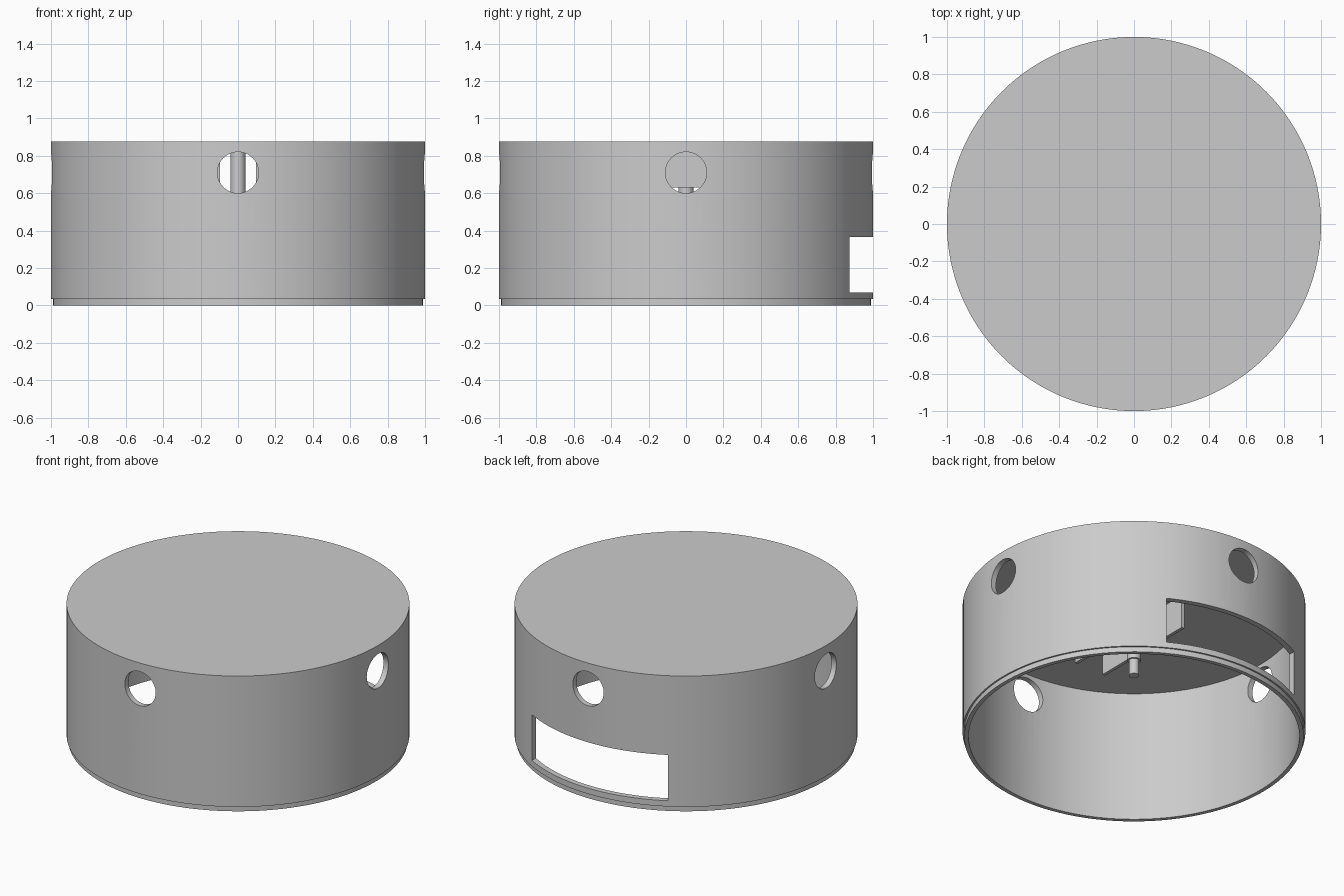
import bpy
import bmesh
import math
from mathutils import Matrix, Vector

cube = bpy.data.objects.get("Cube")
if cube:
    bpy.data.objects.remove(cube, do_unlink=True)

# One plain grey for everything
grey = bpy.data.materials.new("plain grey")
grey.use_nodes = True
color = (0.6, 0.6, 0.6, 1)
grey.diffuse_color = color
grey.node_tree.nodes["Principled BSDF"].inputs["Base Color"].default_value = color


def make_object(name, bm):
    bmesh.ops.recalc_face_normals(bm, faces=bm.faces)
    mesh = bpy.data.meshes.new(name)
    bm.to_mesh(mesh)
    bm.free()
    mesh.materials.append(grey)
    obj = bpy.data.objects.new(name, mesh)
    bpy.context.collection.objects.link(obj)
    return obj


def select(obj):
    bpy.ops.object.select_all(action="DESELECT")
    obj.select_set(True)
    bpy.context.view_layer.objects.active = obj


def smooth(obj):
    select(obj)
    bpy.ops.object.shade_smooth_by_angle(angle=math.radians(30))


def lathe(name, profile, steps):
    bm = bmesh.new()
    verts = [bm.verts.new((r, 0, z)) for r, z in profile]
    edges = [bm.edges.new(pair) for pair in zip(verts, verts[1:])]
    bmesh.ops.spin(bm, geom=verts + edges, cent=(0, 0, 0), axis=(0, 0, 1),
                   angle=math.tau, steps=steps)
    bmesh.ops.remove_doubles(bm, verts=bm.verts, dist=0.0001)
    return make_object(name, bm)


def box(name, low, high):
    low, high = Vector(low), Vector(high)
    bm = bmesh.new()
    bmesh.ops.create_cube(bm, size=1, matrix=Matrix.Translation((low + high) / 2)
                          @ Matrix.Diagonal((*(high - low), 1)))
    return make_object(name, bm)


def cross_hole(name, axis):
    bm = bmesh.new()
    bmesh.ops.create_cone(bm, cap_ends=True, segments=48, radius1=0.11, radius2=0.11,
                          depth=3, matrix=Matrix.Translation((0, 0, 0.71))
                          @ Matrix.Rotation(math.pi / 2, 4, axis))
    return make_object(name, bm)


# Drum cover: closed top, open bottom, small step around the lower rim
HEIGHT = 0.875
ROOF = 0.845
cover = lathe("drum_cover", [(0, HEIGHT), (1, HEIGHT), (1, 0.033), (0.99, 0.033),
                             (0.99, 0), (0.965, 0), (0.965, ROOF), (0, ROOF)], 128)

# Four round holes and the wide slot at the back
cutters = [cross_hole("side_hole_cutter", "Y"), cross_hole("front_hole_cutter", "X"),
           box("slot_cutter", (-0.485, 0.6, 0.07), (0.485, 1.2, 0.365))]
for cutter in cutters:
    cutter.hide_render = True
    select(cover)
    cut = cover.modifiers.new("cut", "BOOLEAN")
    cut.operation = "DIFFERENCE"
    cut.solver = "EXACT"
    cut.object = cutter
    bpy.ops.object.modifier_apply(modifier=cut.name)
    bpy.data.objects.remove(cutter, do_unlink=True)
smooth(cover)

# Stepped post hanging from the roof
post = lathe("center_post", [(0, ROOF + 0.01), (0.04, ROOF + 0.01), (0.04, 0.51),
                             (0.03, 0.51), (0.03, 0.41), (0, 0.41)], 32)
smooth(post)

# Two ribs under the roof, either side of the post
for side, x in (("left", 0.105), ("right", -0.105)):
    box(side + "_roof_rib", (x - 0.01, -0.4, 0.63), (x + 0.01, 0.32, ROOF + 0.01))
